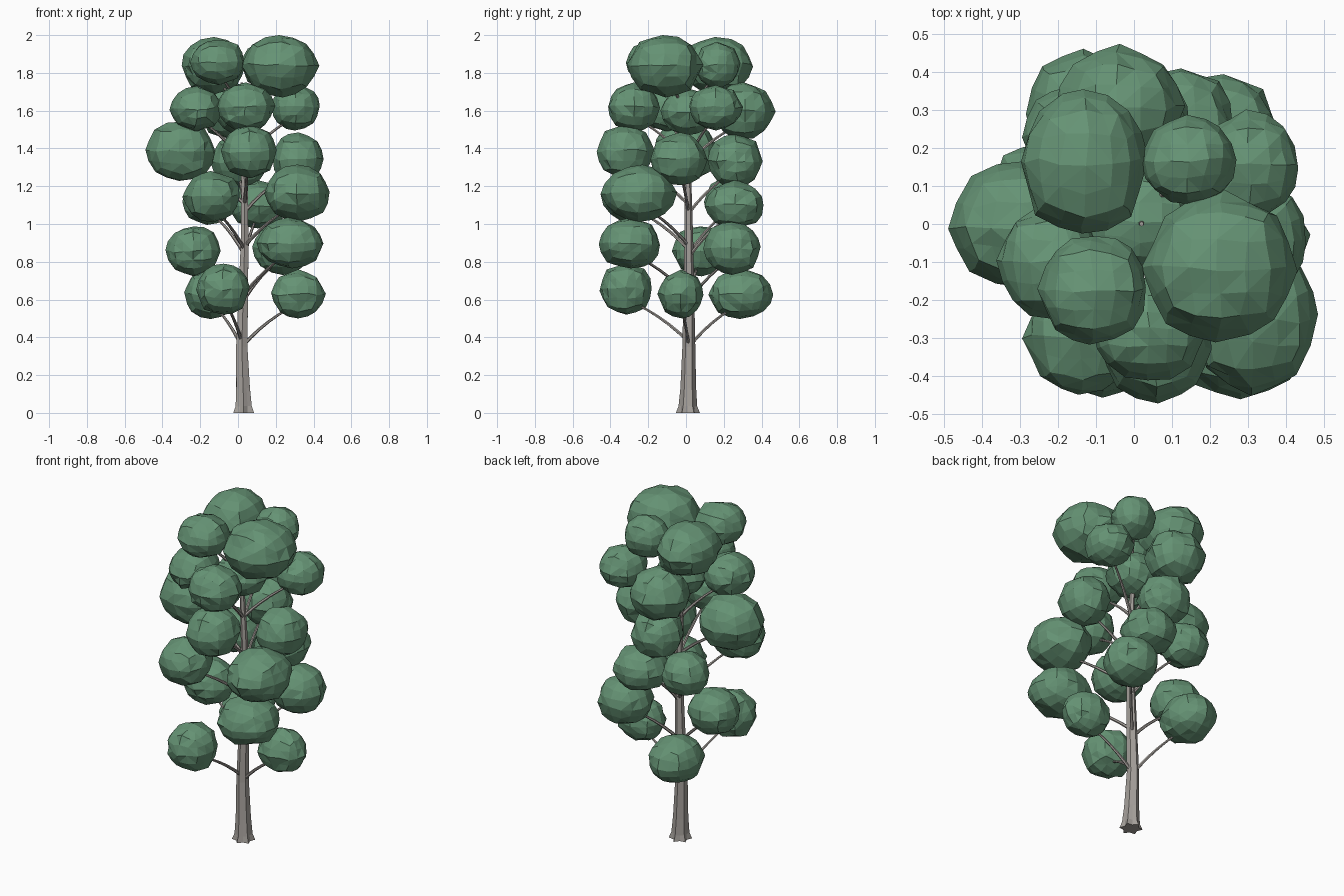
import bpy, bmesh, math, random
from mathutils import Vector

random.seed(4)
cube = bpy.data.objects.get("Cube")
if cube:
    bpy.data.objects.remove(cube, do_unlink=True)


def material(name, color):
    mat = bpy.data.materials.new(name)
    mat.use_nodes = True
    mat.diffuse_color = color
    mat.node_tree.nodes["Principled BSDF"].inputs["Base Color"].default_value = color
    return mat


LEAF = material("leaf green", (0.13, 0.29, 0.175, 1))
BARK = material("bark grey", (0.38, 0.355, 0.33, 1))


def finish(bm, name, mat):
    bmesh.ops.recalc_face_normals(bm, faces=bm.faces[:])
    mesh = bpy.data.meshes.new(name)
    bm.to_mesh(mesh)
    bm.free()
    mesh.materials.append(mat)
    obj = bpy.data.objects.new(name, mesh)
    bpy.context.collection.objects.link(obj)
    return obj


def tube(name, path, radii, sides, grooves):
    """Closed flat-sided tube of rings along a path, grooved per ring."""
    bm = bmesh.new()
    rings = []
    for i, p in enumerate(path):
        along = path[min(i + 1, len(path) - 1)] - path[max(i - 1, 0)]
        turn = Vector((0, 0, 1)).rotation_difference(along.normalized())
        ring = []
        for k in range(sides):
            a = math.tau * k / sides
            r = radii[i] * (1 + (grooves[i] if k % 2 else -grooves[i]))
            ring.append(bm.verts.new(p + turn @ Vector((r * math.cos(a), r * math.sin(a), 0))))
        rings.append(ring)
    for low, high in zip(rings, rings[1:]):
        for k in range(sides):
            n = (k + 1) % sides
            bm.faces.new((low[k], low[n], high[n], high[k]))
    bm.faces.new(rings[0])
    bm.faces.new(rings[-1])
    return finish(bm, name, BARK)


def jitter(amount):
    return Vector([random.uniform(-amount, amount) for _ in range(3)])


def leaf_clump(name, center, size):
    """Coarse faceted ball: rounded cube with creased faces, fitted to its half sizes."""
    bm = bmesh.new()
    bmesh.ops.create_cube(bm, size=2)
    bmesh.ops.subdivide_edges(bm, edges=bm.edges[:], cuts=1, use_grid_fill=True)
    for v in bm.verts:
        v.co = v.co.normalized() + jitter(0.06)
    bmesh.ops.subdivide_edges(bm, edges=bm.edges[:], cuts=1, use_grid_fill=True)
    for v in bm.verts:
        v.co = v.co.lerp(v.co.normalized(), 0.6) + jitter(0.04)
    for axis in range(3):
        low = min(v.co[axis] for v in bm.verts)
        high = max(v.co[axis] for v in bm.verts)
        for v in bm.verts:
            t = (v.co[axis] - low) / (high - low)
            v.co[axis] = center[axis] + (2 * t - 1) * size[axis]
    bmesh.ops.triangulate(bm, faces=bm.faces[:])
    return finish(bm, name, LEAF)


# Trunk: leaning taper with a grooved, flared foot
trunk_path = [Vector(p) for p in (
    (0.03, 0.01, 0), (0.03, 0.01, 0.035), (0.027, 0.012, 0.13), (0.02, 0.015, 0.35),
    (0.028, 0.015, 0.63), (0.035, 0.015, 0.9), (0.035, 0.01, 1.2),
    (0.02, 0.01, 1.5), (0.02, 0, 1.75))]
trunk_radii = [0.053, 0.045, 0.039, 0.032, 0.027, 0.022, 0.018, 0.013, 0.006]
tube("trunk", trunk_path, trunk_radii, 12, [0.2, 0.1] + [0.07] * 7)


def trunk_point(z):
    for a, b in zip(trunk_path, trunk_path[1:]):
        if a.z <= z <= b.z:
            return a.lerp(b, (z - a.z) / (b.z - a.z))


# Leaf clumps by tier: centre, then half sizes
tiers = [
    [((0.32, -0.03, 0.63), (0.145, 0.122, 0.13)),
     ((-0.08, -0.32, 0.655), (0.142, 0.138, 0.135)),
     ((-0.14, 0.29, 0.63), (0.145, 0.172, 0.133))],
    [((0.275, -0.3, 0.9), (0.177, 0.162, 0.135)),
     ((0.23, 0.243, 0.87), (0.155, 0.152, 0.14)),
     ((-0.238, 0.07, 0.855), (0.146, 0.145, 0.132))],
    [((0.312, -0.25, 1.163), (0.173, 0.203, 0.152)),
     ((-0.143, -0.3, 1.145), (0.152, 0.15, 0.136)),
     ((0.11, 0.254, 1.105), (0.15, 0.156, 0.128)),
     ((-0.16, 0.23, 1.12), (0.135, 0.135, 0.125))],
    [((-0.305, 0, 1.385), (0.185, 0.165, 0.157)),
     ((0.057, -0.32, 1.385), (0.148, 0.153, 0.143)),
     ((0.318, -0.037, 1.345), (0.135, 0.151, 0.14)),
     ((0, 0.26, 1.335), (0.145, 0.146, 0.143))],
    [((-0.225, -0.1, 1.61), (0.138, 0.15, 0.122)),
     ((0.045, -0.275, 1.615), (0.153, 0.137, 0.135)),
     ((0.305, 0.16, 1.615), (0.128, 0.142, 0.12)),
     ((-0.035, 0.31, 1.6), (0.17, 0.165, 0.15)),
     ((0.02, 0.01, 1.595), (0.15, 0.145, 0.125))],
    [((0.225, -0.11, 1.835), (0.206, 0.202, 0.165)),
     ((-0.13, 0.165, 1.84), (0.168, 0.19, 0.15)),
     ((0.145, 0.17, 1.84), (0.125, 0.118, 0.125)),
     ((-0.112, -0.175, 1.855), (0.143, 0.143, 0.12))],
]
for t, tier in enumerate(tiers):
    for n, (place, size) in enumerate(tier):
        label = f"_{t + 1}_{n + 1}"
        center = Vector(place)
        leaf_clump("leaf_clump" + label, center, size)
        # Branch: rises steeply from the trunk, then arches out to the clump
        start = trunk_point(center.z - 0.28)
        end = center - Vector((0, 0, size[2] * 0.4))
        bend = start.lerp(end, 0.45) + Vector((0, 0, 0.05))
        path = []
        for i in range(7):
            s = i / 6
            path.append(start.lerp(bend, s).lerp(bend.lerp(end, s), s))
        tube("branch" + label, path, [0.01 - 0.0008 * i for i in range(7)], 6, [0] * 7)
